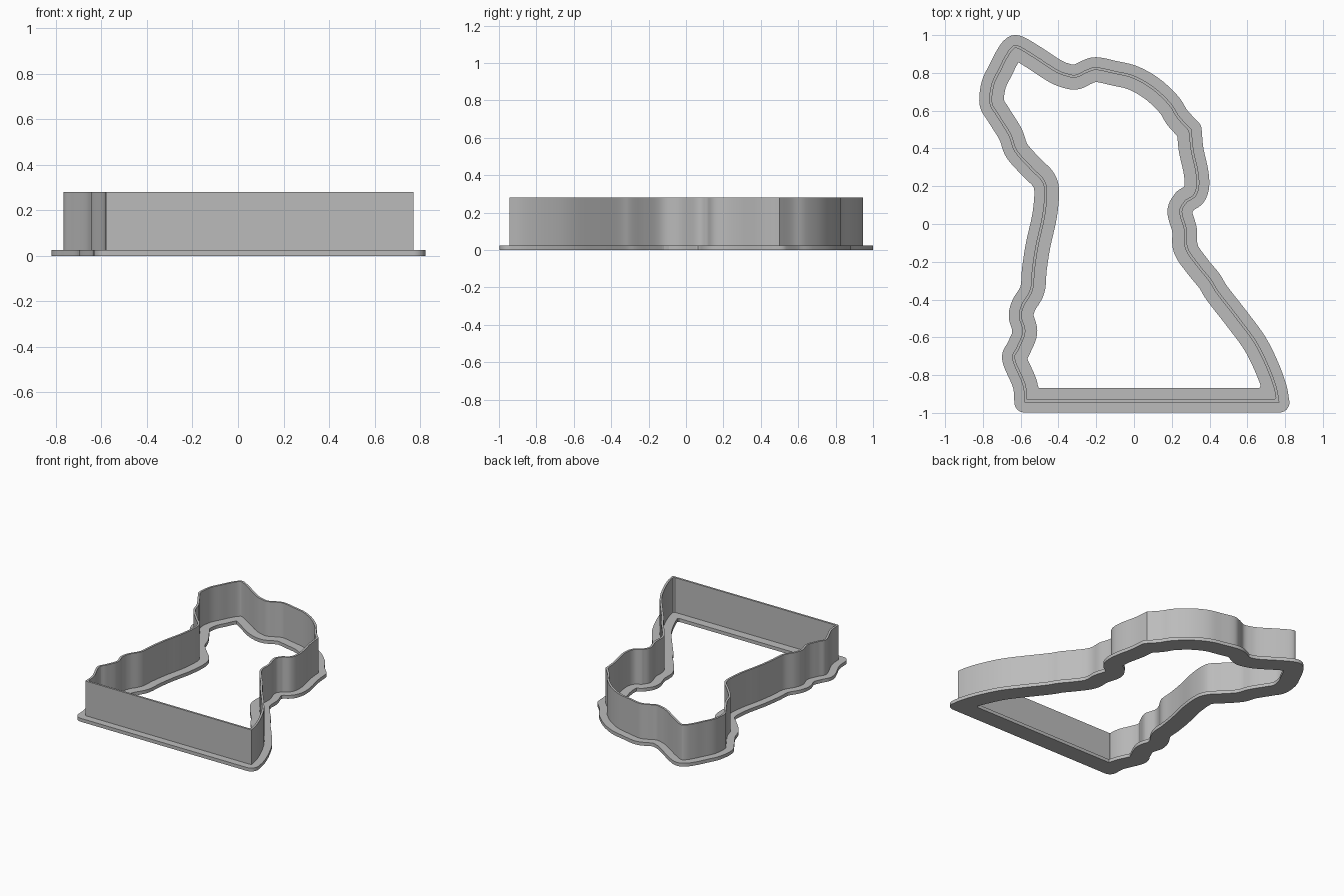
import bpy
from math import atan2, cos, sin, pi
from mathutils import Vector
from mathutils.geometry import intersect_point_line

if "Cube" in bpy.data.objects:
    bpy.data.objects.remove(bpy.data.objects["Cube"])

# Outline of the cutter, clockwise, as smooth runs that meet in sharp corners
LEFT_AND_TOP = [
    (-.58, -.945), (-.59, -.85), (-.645, -.715), (-.62, -.65), (-.59, -.57),
    (-.61, -.49), (-.595, -.425), (-.55, -.345), (-.54, -.24), (-.52, -.11),
    (-.485, .05), (-.475, .18), (-.495, .235), (-.54, .28), (-.63, .38),
    (-.665, .47), (-.73, .575), (-.765, .64), (-.755, .74), (-.715, .825),
    (-.685, .885), (-.65, .935), (-.615, .945), (-.535, .9), (-.42, .825),
    (-.365, .8), (-.31, .79), (-.255, .815), (-.2, .83), (-.1, .81),
    (0, .785), (.105, .725), (.195, .64), (.24, .57), (.305, .5)]
UPPER_RIGHT = [(.305, .5), (.315, .395), (.34, .28), (.345, .2), (.325, .145), (.28, .115)]
LOWER_RIGHT = [
    (.28, .115), (.255, .065), (.28, -.03), (.285, -.125), (.345, -.215),
    (.41, -.295), (.45, -.36), (.555, -.495), (.65, -.625), (.715, -.755),
    (.755, -.865), (.77, -.945)]
BASE = [(.77, -.945), (-.58, -.945)]

WALL_THICKNESS = .015
WALL_HEIGHT = .28
FLANGE_HEIGHT = .025
FLANGE_OUT = .053
FLANGE_IN = .078


def smooth_run(points, steps):
    """Catmull-Rom samples of an open run, without its last point."""
    p = [Vector(q) for q in points]
    p = [p[0] * 2 - p[1]] + p + [p[-1] * 2 - p[-2]]
    samples = []
    for a, b, c, d in zip(p, p[1:], p[2:], p[3:]):
        for i in range(steps):
            t = i / steps
            samples.append(b + (c - a) * t / 2 + (a * 2 - b * 5 + c * 4 - d) * t * t / 2
                           + (b * 3 - a - c * 3 + d) * t ** 3 / 2)
    return samples


def distance(point, segment):
    a, b = segment
    near, t = intersect_point_line(point, a, b)
    near = Vector(near[:2])
    if t < 0:
        near = a
    elif t > 1:
        near = b
    return (point - near).length


def offset(path, amount):
    """Parallel outline: round on the outside of corners, mitred on the inside."""
    if amount == 0:
        return path
    n = len(path)
    segments = [(path[i], path[(i + 1) % n]) for i in range(n)]
    result = []
    for i in range(n):
        before = path[i] - path[i - 1]
        after = segments[i][1] - path[i]
        start = atan2(before.y, before.x) + pi / 2
        turn = (atan2(after.y, after.x) + pi / 2 - start + pi) % (2 * pi) - pi
        count = max(1, int(abs(turn) / .15))
        for k in range(count + 1):
            angle = start + turn * k / count
            q = path[i] + Vector((cos(angle), sin(angle))) * amount
            if all(distance(q, s) > abs(amount) - .0006 for s in segments):
                if not result or (q - result[-1]).length > .003:
                    result.append(q)
    return result


def ring(name, outlines, bottom, top, material):
    """Flat ring between two outlines, extruded upward."""
    curve = bpy.data.curves.new(name, 'CURVE')
    curve.dimensions = '2D'
    curve.fill_mode = 'BOTH'
    curve.extrude = (top - bottom) / 2
    for outline in outlines:
        spline = curve.splines.new('POLY')
        spline.points.add(len(outline) - 1)
        for point, q in zip(spline.points, outline):
            point.co = (q.x, q.y, 0, 1)
        spline.use_cyclic_u = True
    obj = bpy.data.objects.new(name, curve)
    obj.location.z = (top + bottom) / 2
    bpy.context.collection.objects.link(obj)
    bpy.ops.object.select_all(action='DESELECT')
    obj.select_set(True)
    bpy.context.view_layer.objects.active = obj
    bpy.ops.object.convert(target='MESH')
    obj = bpy.context.object
    obj.data.materials.clear()
    obj.data.materials.append(material)
    bpy.ops.object.shade_smooth_by_angle(angle=pi / 6)


grey = bpy.data.materials.new("grey plastic")
grey.use_nodes = True
grey.diffuse_color = (.5, .5, .5, 1)
grey.node_tree.nodes["Principled BSDF"].inputs["Base Color"].default_value = (.5, .5, .5, 1)

outline = []
for run in (LEFT_AND_TOP, UPPER_RIGHT, LOWER_RIGHT):
    outline += smooth_run(run, 6)
outline += smooth_run(BASE, 90)

# Thin cutting wall standing on a wide flat flange
ring("cutting_wall", [outline, offset(outline, -WALL_THICKNESS)],
     FLANGE_HEIGHT, WALL_HEIGHT, grey)
ring("base_flange", [offset(outline, FLANGE_OUT), offset(outline, -FLANGE_IN)],
     0, FLANGE_HEIGHT, grey)
